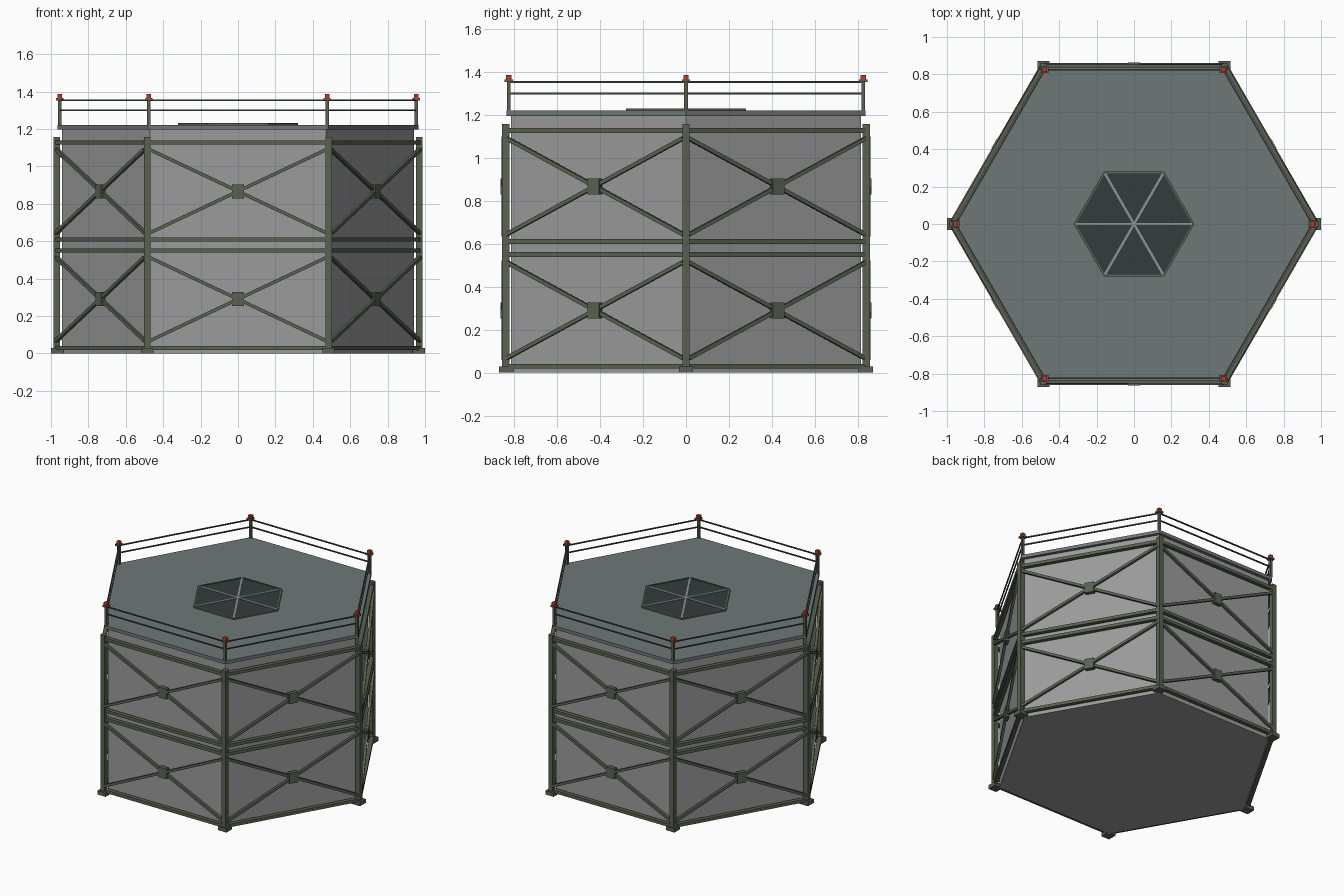
import bpy, bmesh, math
from mathutils import Vector, Matrix

if "Cube" in bpy.data.objects:
    bpy.data.objects.remove(bpy.data.objects["Cube"])


def material(name, r, g, b):
    m = bpy.data.materials.new(name)
    m.diffuse_color = (r, g, b, 1)
    m.use_nodes = True
    m.node_tree.nodes["Principled BSDF"].inputs["Base Color"].default_value = m.diffuse_color
    return m


WALL = material("wall grey", 0.33, 0.33, 0.33)
ROOF = material("roof slate", 0.155, 0.19, 0.185)
FRAME = material("olive steel", 0.105, 0.12, 0.08)
RAIL = material("dark rail steel", 0.06, 0.072, 0.062)
GLASS = material("dark glass", 0.035, 0.045, 0.048)
SPOKE = material("light glazing bar", 0.27, 0.29, 0.29)
RED = material("red lamp", 0.65, 0.03, 0.012)


def corner(i, radius, z=0.0):
    a = math.radians(60 * i)
    return Vector((radius * math.cos(a), radius * math.sin(a), z))


def finish(name, bm, mat):
    bmesh.ops.recalc_face_normals(bm, faces=bm.faces)
    me = bpy.data.meshes.new(name)
    bm.to_mesh(me)
    bm.free()
    me.materials.append(mat)
    ob = bpy.data.objects.new(name, me)
    bpy.context.collection.objects.link(ob)
    return ob


def add_box(bm, centre, size, rot=None):
    m = Matrix.Translation(centre) @ (rot.to_4x4() if rot else Matrix()) @ Matrix.Diagonal((*size, 1))
    bmesh.ops.create_cube(bm, size=1, matrix=m)


def add_bar(bm, a, b, side, up):
    """Rectangular bar from a to b; 'side' is its horizontal thickness."""
    d = b - a
    x = d.normalized()
    y = Vector((0, 0, 1)).cross(x).normalized()
    rot = Matrix((x, y, x.cross(y))).transposed()
    add_box(bm, (a + b) / 2, (d.length, side, up), rot)


def hex_prism(name, radius, z0, z1, mat):
    bm = bmesh.new()
    face = bm.faces.new([bm.verts.new(corner(i, radius, z0)) for i in range(6)])
    ext = bmesh.ops.extrude_face_region(bm, geom=[face], use_keep_orig=True)
    top = [v for v in ext["geom"] if isinstance(v, bmesh.types.BMVert)]
    bmesh.ops.translate(bm, verts=top, vec=(0, 0, z1 - z0))
    return finish(name, bm, mat)


def corner_boxes(name, radius, width, z0, z1, mat):
    bm = bmesh.new()
    for i in range(6):
        add_box(bm, corner(i, radius, (z0 + z1) / 2), (width, width, z1 - z0))
    return finish(name, bm, mat)


def ring(name, radius, levels, side, up, mat):
    bm = bmesh.new()
    for z in levels:
        for i in range(6):
            add_bar(bm, corner(i, radius, z), corner(i + 1, radius, z), side, up)
    return finish(name, bm, mat)


# Main body and roof
hex_prism("wall_body", 0.94, 0.0, 1.2, WALL)
hex_prism("roof_slab", 0.965, 1.196, 1.22, ROOF)

# Outer steel frame
corner_boxes("base_plates", 0.967, 0.066, 0.0, 0.028, FRAME)
corner_boxes("corner_posts", 0.97, 0.034, 0.0, 1.157, FRAME)
ring("horizontal_beams", 0.97, (0.03, 0.55, 0.61, 1.127), 0.028, 0.022, FRAME)

# Cross braces and their centre plates on each side
braces, plates = bmesh.new(), bmesh.new()
for i in range(6):
    a, b = corner(i, 0.98), corner(i + 1, 0.98)
    mid, along = (a + b) / 2, (b - a).normalized()
    out = mid.normalized()
    rot = Matrix((along, out, along.cross(out))).transposed()
    for zc in (0.29, 0.867):
        c = mid + Vector((0, 0, zc))
        for s in (-1, 1):
            half = along * 0.475 + Vector((0, 0, 0.224 * s))
            add_bar(braces, c - half + out * 0.002 * s, c + half + out * 0.002 * s, 0.018, 0.018)
        add_box(plates, c, (0.062, 0.028, 0.075), rot)
finish("cross_braces", braces, FRAME)
finish("brace_plates", plates, FRAME)

# Roof railing with corner lamps
corner_boxes("rail_posts", 0.953, 0.018, 1.22, 1.356, FRAME)
corner_boxes("rail_post_caps", 0.953, 0.038, 1.353, 1.366, FRAME)
corner_boxes("corner_lamps", 0.953, 0.025, 1.366, 1.386, RED)
ring("guard_rails", 0.953, (1.3, 1.353), 0.008, 0.008, RAIL)

# Roof skylight
hex_prism("skylight_glass", 0.315, 1.22, 1.227, GLASS)
ring("skylight_rim", 0.317, (1.225,), 0.01, 0.012, FRAME)
bm = bmesh.new()
for i in range(3):
    add_bar(bm, corner(i, 0.31, 1.226), corner(i + 3, 0.31, 1.226), 0.013, 0.01)
finish("skylight_bars", bm, SPOKE)
